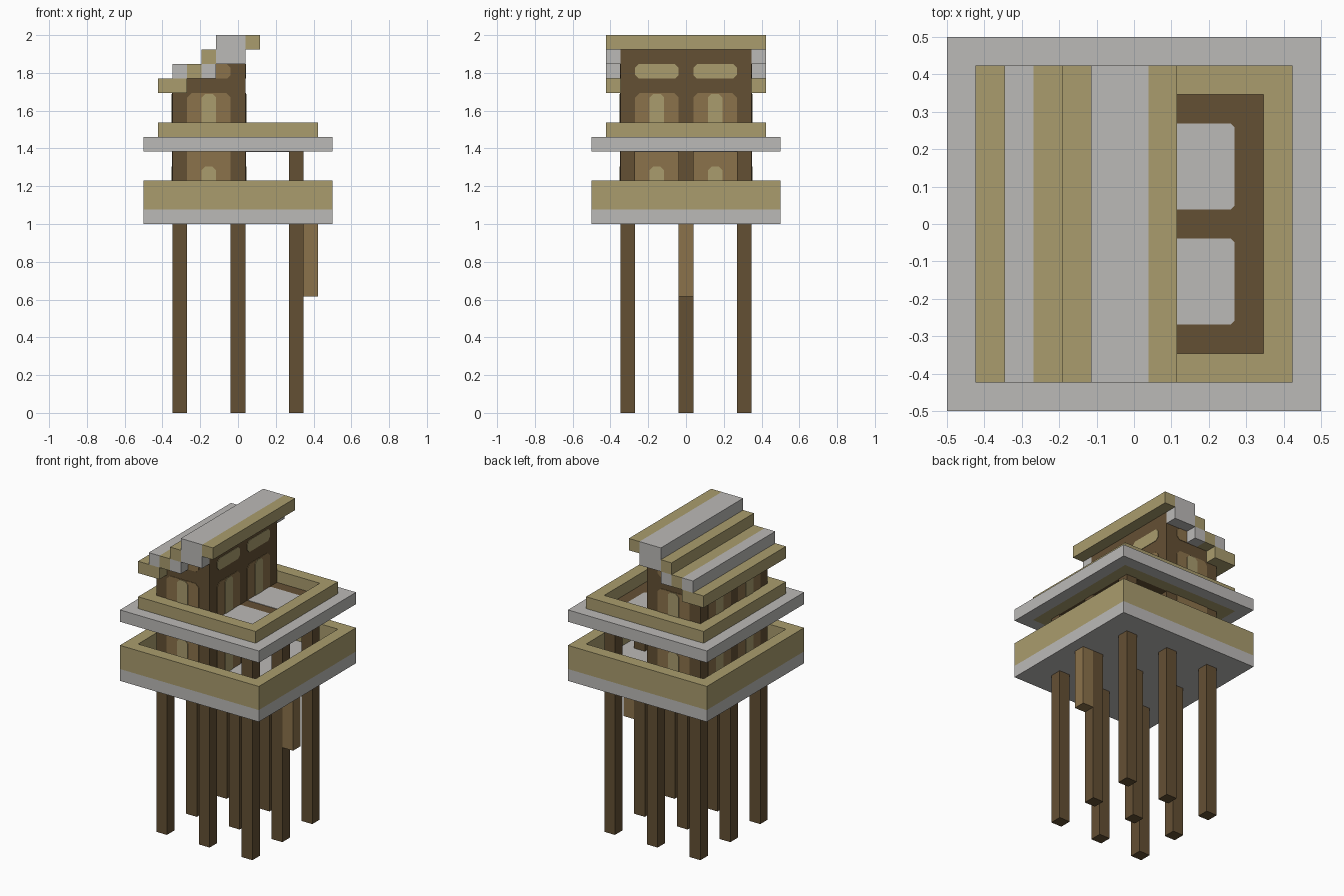
import bpy, bmesh
from mathutils import Vector

old = bpy.data.objects.get("Cube")
if old:
    bpy.data.objects.remove(old, do_unlink=True)

U = 1 / 13      # one block
N = 13          # blocks across


def material(name, rgb):
    m = bpy.data.materials.new(name)
    m.use_nodes = True
    m.diffuse_color = (*rgb, 1)
    m.node_tree.nodes["Principled BSDF"].inputs["Base Color"].default_value = (*rgb, 1)
    return m


STONE = material("pale grey stone", (0.50, 0.49, 0.475))
TAN = material("tan planks", (0.40, 0.335, 0.155))
WOOD = material("light brown wood", (0.26, 0.17, 0.07))
DARK = material("dark brown timber", (0.127, 0.08, 0.034))


def finish(name, bm, mat):
    bmesh.ops.recalc_face_normals(bm, faces=bm.faces)
    mesh = bpy.data.meshes.new(name)
    bm.to_mesh(mesh)
    bm.free()
    mesh.materials.append(mat)
    ob = bpy.data.objects.new(name, mesh)
    bpy.context.collection.objects.link(ob)


def world(x, y, z):
    return Vector(((x - N / 2) * U, (y - N / 2) * U, z * U))


def block(name, mat, xs, ys, zs):
    """Box given by block ranges."""
    bm = bmesh.new()
    bmesh.ops.create_cube(bm, size=1)
    for v in bm.verts:
        v.co = world(*(r[0] if c < 0 else r[1] for c, r in zip(v.co, (xs, ys, zs))))
    finish(name, bm, mat)


def ring(name, mat, a, zs):
    """One-block-wide square frame whose outer edge starts at block a."""
    b = N - a
    bm = bmesh.new()
    loops = []
    for z in zs:
        for lo, hi in ((a, b), (a + 1, b - 1)):
            corners = ((lo, lo), (hi, lo), (hi, hi), (lo, hi))
            loops.append([bm.verts.new(world(x, y, z)) for x, y in corners])
    ob, ib, ot, it = loops
    for p, q in ((ob, ib), (ib, it), (it, ot), (ot, ob)):
        for i in range(4):
            j = (i + 1) % 4
            bm.faces.new((p[i], p[j], q[j], q[i]))
    finish(name, bm, mat)


def plate(name, mat, axis, side, at, us, vs, cut=0.0, low_cut=0.0, thick=0.003):
    """Thin panel with clipped corners, lying on the plane axis = at."""
    (u0, u1), (v0, v1) = us, vs
    pts = []
    for u, v, su, sv, c in ((u0, v0, 1, 1, low_cut), (u1, v0, -1, 1, low_cut),
                            (u1, v1, -1, -1, cut), (u0, v1, 1, -1, cut)):
        pair = [(u, v + sv * c), (u + su * c, v)] if c else [(u, v)]
        pts += pair if su * sv > 0 else pair[::-1]
    bm = bmesh.new()
    verts = []
    for u, v in pts:
        co = [u, v]
        co.insert(axis, at)
        verts.append(bm.verts.new(world(*co)))
    face = bm.faces.new(verts)
    push = Vector((0, 0, 0))
    push[axis] = side * thick
    made = bmesh.ops.extrude_face_region(bm, geom=[face])["geom"]
    bmesh.ops.translate(bm, vec=push, verts=[g for g in made if isinstance(g, bmesh.types.BMVert)])
    finish(name, bm, mat)


# Stilts, and the short posts that carry the upper deck
for x in (2, 6, 10):
    for y in (2, 6, 10):
        block("stilt", DARK, (x, x + 1), (y, y + 1), (0, 13))
        if x == 10:
            block("deck_post", DARK, (x, x + 1), (y, y + 1), (14, 18))
block("hanging_ladder", WOOD, (11, 12), (6, 7), (8, 13))

# Lower platform with parapet
block("platform_floor", STONE, (0, N), (0, N), (13, 14))
ring("platform_parapet", TAN, 0, (14, 16))

# Upper deck: stone rim, plank band, timber frame with stone panels
ring("deck_rim", STONE, 0, (18, 19))
ring("deck_band", TAN, 1, (18, 19))
ring("deck_parapet", TAN, 1, (19, 20))
block("deck_frame", DARK, (2, 11), (2, 11), (18, 19))
for y in (3, 7):
    for side, z in ((1, 19), (-1, 18)):
        plate("deck_panel", STONE, 2, side, z, (7, 10), (y, y + 3), 0.15, 0.15)

# House walls with stepped gable
block("house_lower_wall", DARK, (2, 7), (2, 11), (14, 18))
block("house_upper_wall", DARK, (2, 7), (2, 11), (19, 23))
block("gable_step", DARK, (4, 7), (2, 11), (23, 24))
block("gable_top", DARK, (6, 7), (2, 11), (24, 25))


def window(axis, side, at, u):
    """Lower and upper storey windows on one wall bay."""
    for z0, z1, zin, cut in ((14, 18, 17, 0), (19, 22, 22, 0.3)):
        plate("window_frame", WOOD, axis, side, at, (u, u + 3), (z0, z1), cut)
        plate("window_pane", TAN, axis, side, at, (u + 1, u + 2), (z0, zin - 0.05), 0.25, thick=0.006)


for side, y in ((-1, 2), (1, 11)):
    window(1, side, y, 3)
    plate("gable_window", WOOD, 1, side, y, (4, 6), (23, 24), 0.25, 0.25)
for side, x in ((-1, 2), (1, 7)):
    for u in (3, 7):
        window(0, side, x, u)
        if side > 0:
            plate("clerestory_pane", TAN, 0, side, x, (u, u + 3), (23, 24), 0.25, 0.25)

# Stepped roof courses running front to back
for mat, x0, x1, z in ((TAN, 1, 3, 22), (STONE, 2, 3, 23), (TAN, 3, 4, 23),
                       (STONE, 4, 5, 23), (TAN, 4, 5, 24), (STONE, 5, 6, 24),
                       (STONE, 5, 7, 25), (TAN, 7, 8, 25)):
    block("roof_course", mat, (x0, x1), (1, 12), (z, z + 1))
for y in (1, 11):
    block("roof_end", STONE, (6, 7), (y, y + 1), (24, 25))
